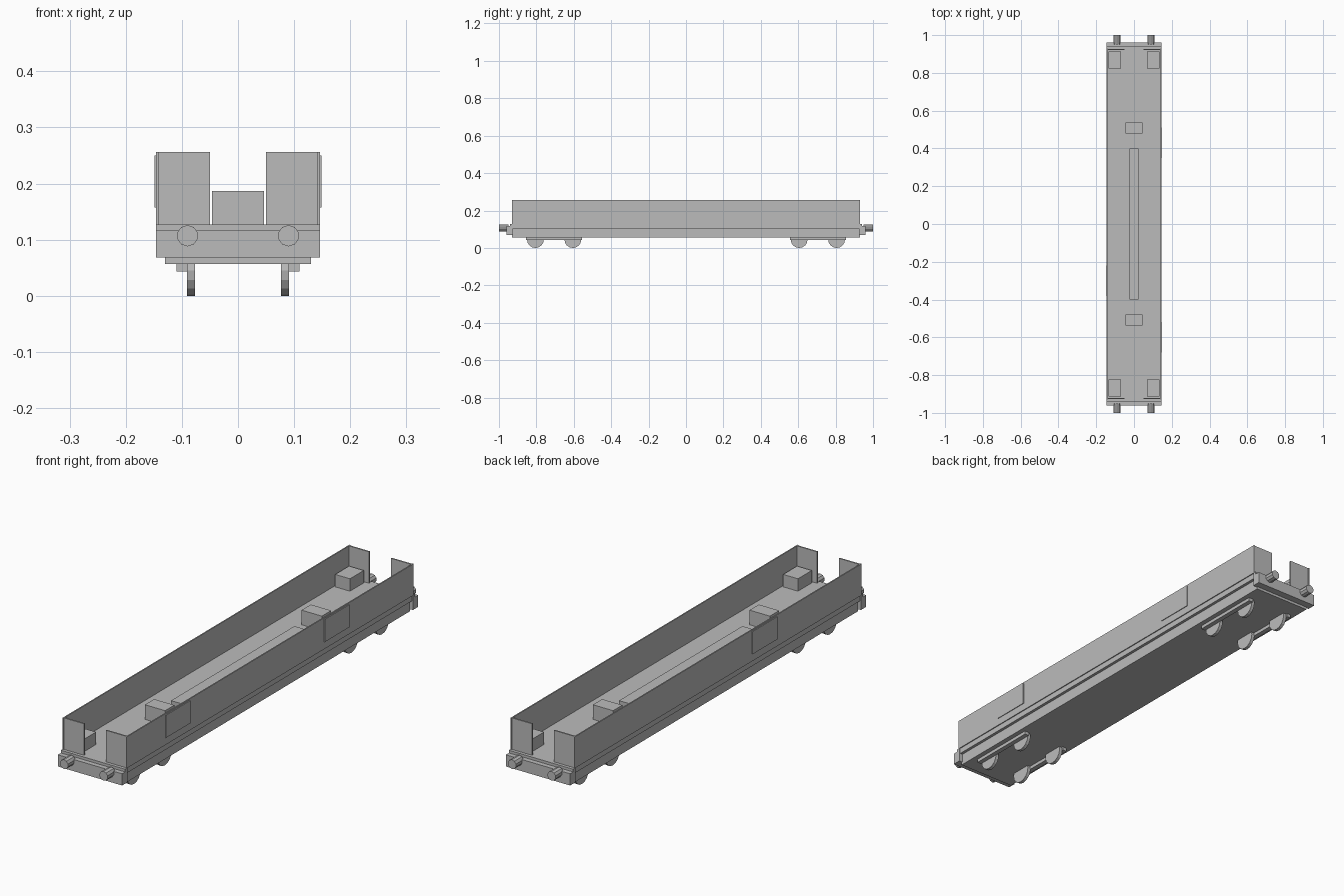
import bpy, math
from mathutils import Matrix

if "Cube" in bpy.data.objects:
    bpy.data.objects.remove(bpy.data.objects["Cube"])

grey = bpy.data.materials.new("plain grey")
grey.diffuse_color = (0.5, 0.5, 0.5, 1)
grey.use_nodes = True
grey.node_tree.nodes["Principled BSDF"].inputs["Base Color"].default_value = grey.diffuse_color


def box(name, x0, x1, y0, y1, z0, z1):
    """Axis-aligned box from its limits."""
    x0, x1 = sorted((x0, x1))
    y0, y1 = sorted((y0, y1))
    bpy.ops.mesh.primitive_cube_add(size=1)
    ob = bpy.context.object
    ob.name = name
    ob.data.transform(Matrix.Translation(((x0 + x1) / 2, (y0 + y1) / 2, (z0 + z1) / 2))
                      @ Matrix.Diagonal((x1 - x0, y1 - y0, z1 - z0, 1)))
    ob.data.materials.append(grey)
    return ob


def cylinder(name, centre, radius, depth, axis, sides):
    """Cylinder lying along the x or y axis."""
    bpy.ops.mesh.primitive_cylinder_add(vertices=sides, radius=radius, depth=depth)
    ob = bpy.context.object
    ob.name = name
    turn = Matrix.Rotation(math.pi / 2, 4, 'Y' if axis == 'x' else 'X')
    ob.data.transform(Matrix.Translation(centre) @ turn)
    ob.data.materials.append(grey)
    return ob


# Underframe and deck
box("underframe", -0.13, 0.13, -0.93, 0.93, 0.057, 0.104)
box("deck", -0.142, 0.142, -0.93, 0.93, 0.104, 0.127)

# Long duct along the middle of the deck
box("centre_duct", -0.024, 0.024, -0.4, 0.4, 0.127, 0.157)

for s in (-1, 1):
    # End beam, its cap and the equipment box by the duct
    box("end_beam", -0.146, 0.146, s * 0.925, s * 0.96, 0.068, 0.116)
    box("end_beam_cap", -0.146, 0.146, s * 0.925, s * 0.94, 0.116, 0.127)
    box("centre_equipment_box", -0.046, 0.046, s * 0.478, s * 0.538, 0.127, 0.187)
    # Side wall
    box("side_wall", s * 0.141, s * 0.146, -0.93, 0.93, 0.127, 0.256)
    for e in (-1, 1):
        # End wall panels either side of the gangway
        box("end_wall_panel", s * 0.05, s * 0.141, e * 0.921, e * 0.927, 0.127, 0.256)
        box("corner_box", s * 0.068, s * 0.135, e * 0.823, e * 0.913, 0.127, 0.178)
        # Buffers
        cylinder("buffer", (s * 0.09, e * 0.975, 0.107), 0.019, 0.05, 'y', 10)
        # Bogie side bar and wheels
        box("bogie_bar", s * 0.09, s * 0.11, e * 0.555, e * 0.855, 0.043, 0.057)
        for y in (0.605, 0.805):
            cylinder("wheel", (s * 0.084, e * y, 0.045), 0.045, 0.014, 'x', 16)

# Thin door plates on the outside of the walls
for side, y0, y1 in ((1, -0.68, -0.52), (1, 0.35, 0.51), (-1, -0.38, -0.22)):
    box("door_plate", side * 0.145, side * 0.149, y0, y1, 0.157, 0.25)
